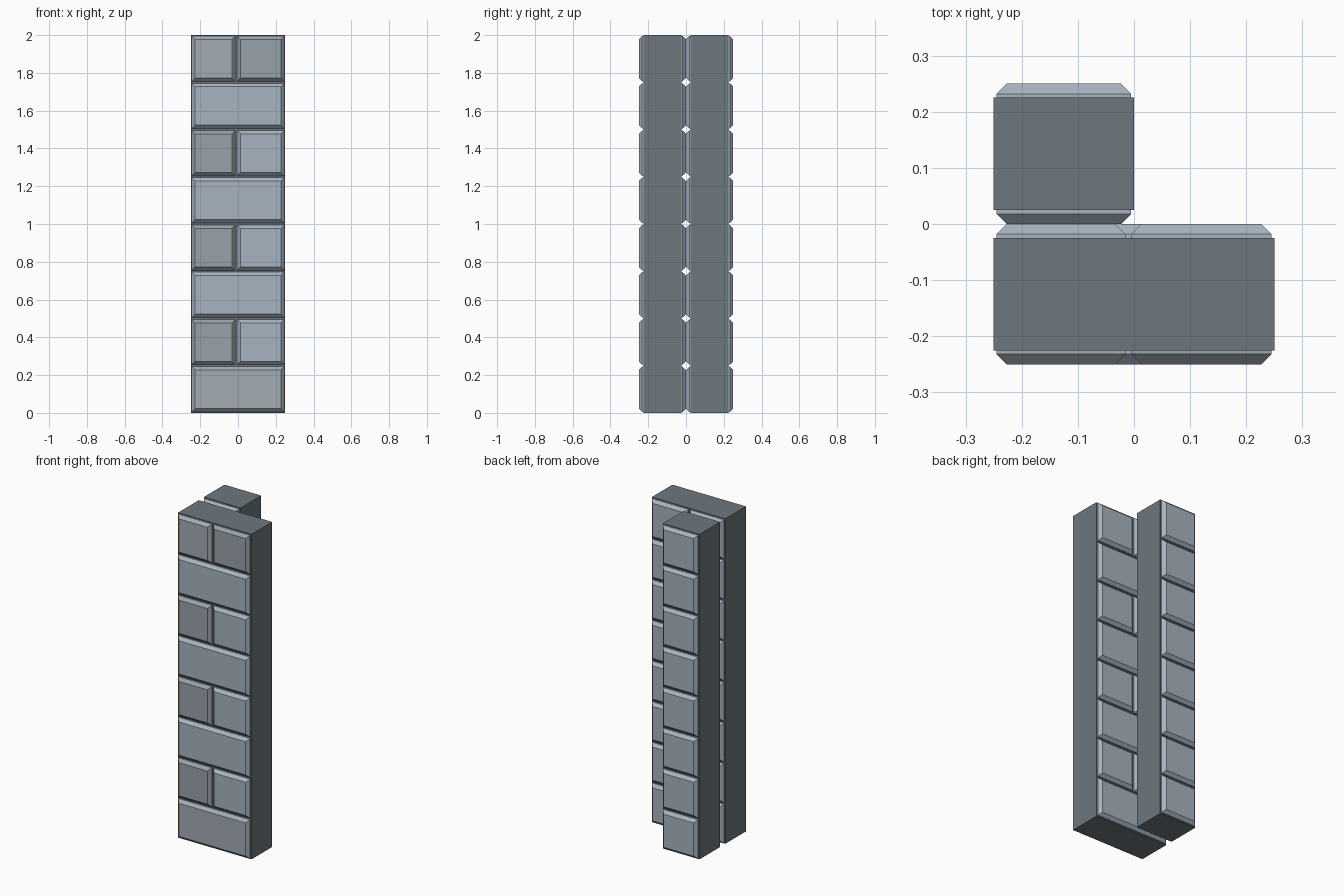
import bpy, bmesh

if "Cube" in bpy.data.objects:
    bpy.data.objects.remove(bpy.data.objects["Cube"])

ROWS, ROW_H = 8, 0.25
DEPTH, LIP, CHAMFER, GAP = 0.025, 0.007, 0.018, 0.005


def material(name, rgb):
    m = bpy.data.materials.new(name)
    m.diffuse_color = (*rgb, 1)
    m.use_nodes = True
    m.node_tree.nodes["Principled BSDF"].inputs["Base Color"].default_value = m.diffuse_color
    return m


# dark mortar and three slate shades for the bricks
MORTAR = material("mortar", (0.158, 0.186, 0.208))
SHADES = [material("slate_dark", (0.315, 0.365, 0.405)),
          material("slate_mid", (0.36, 0.415, 0.455)),
          material("slate_light", (0.39, 0.455, 0.525))]


def make_object(name, bm, materials):
    bmesh.ops.recalc_face_normals(bm, faces=bm.faces)
    mesh = bpy.data.meshes.new(name)
    bm.to_mesh(mesh)
    bm.free()
    for m in materials:
        mesh.materials.append(m)
    obj = bpy.data.objects.new(name, mesh)
    bpy.context.collection.objects.link(obj)
    return obj


def core(name, x0, x1, y0, y1):
    bm = bmesh.new()
    bmesh.ops.create_cube(bm, size=1)
    for v in bm.verts:
        v.co = ((x0 + x1) / 2 + v.co.x * (x1 - x0),
                (y0 + y1) / 2 + v.co.y * (y1 - y0),
                v.co.z * 2 + 1)
    return make_object(name, bm, [MORTAR])


def add_brick(bm, x0, x1, z0, z1, y, side, shade):
    # straight lip, then a chamfer up to the flat face
    rings = []
    for out, inset in ((-0.002, 0), (LIP, 0), (DEPTH, CHAMFER)):
        a, b, c, d = x0 + inset, x1 - inset, z0 + inset, z1 - inset
        yy = y + side * out
        rings.append([bm.verts.new(p) for p in
                      ((a, yy, c), (b, yy, c), (b, yy, d), (a, yy, d))])
    faces = [bm.faces.new(rings[-1]), bm.faces.new(rings[0][::-1])]
    for r, s in zip(rings, rings[1:]):
        for i in range(4):
            j = (i + 1) % 4
            faces.append(bm.faces.new((r[i], r[j], s[j], s[i])))
    for f in faces:
        f.material_index = shade


def brick_face(name, y, side, layouts, shades):
    # shades: one string per row, one digit per brick
    bm = bmesh.new()
    for row, tones in zip(range(ROWS), shades.split()):
        z0, z1 = row * ROW_H + GAP, (row + 1) * ROW_H - GAP
        for (x0, x1), tone in zip(layouts[row % 2], tones):
            add_brick(bm, x0, x1, z0, z1, y, side, int(tone))
    return make_object(name, bm, SHADES)


# wide front wall: whole bricks alternate with split rows
wide = [[(-0.245, 0.245)], [(-0.245, -0.015), (-0.005, 0.245)]]
core("front_wall_core", -0.25, 0.25, -0.225, -0.025)
brick_face("front_wall_bricks_front", -0.225, -1, wide, "1 02 2 02 2 02 2 10")
brick_face("front_wall_bricks_back", -0.025, 1, wide, "2 22 2 22 2 22 2 22")

# narrow back pier: one brick per row
narrow = [[(-0.245, -0.005)]] * 2
core("back_pier_core", -0.25, 0.0, 0.025, 0.225)
brick_face("back_pier_bricks_front", 0.025, -1, narrow, "2 2 2 2 2 2 2 2")
brick_face("back_pier_bricks_back", 0.225, 1, narrow, "2 2 2 2 2 2 2 2")
